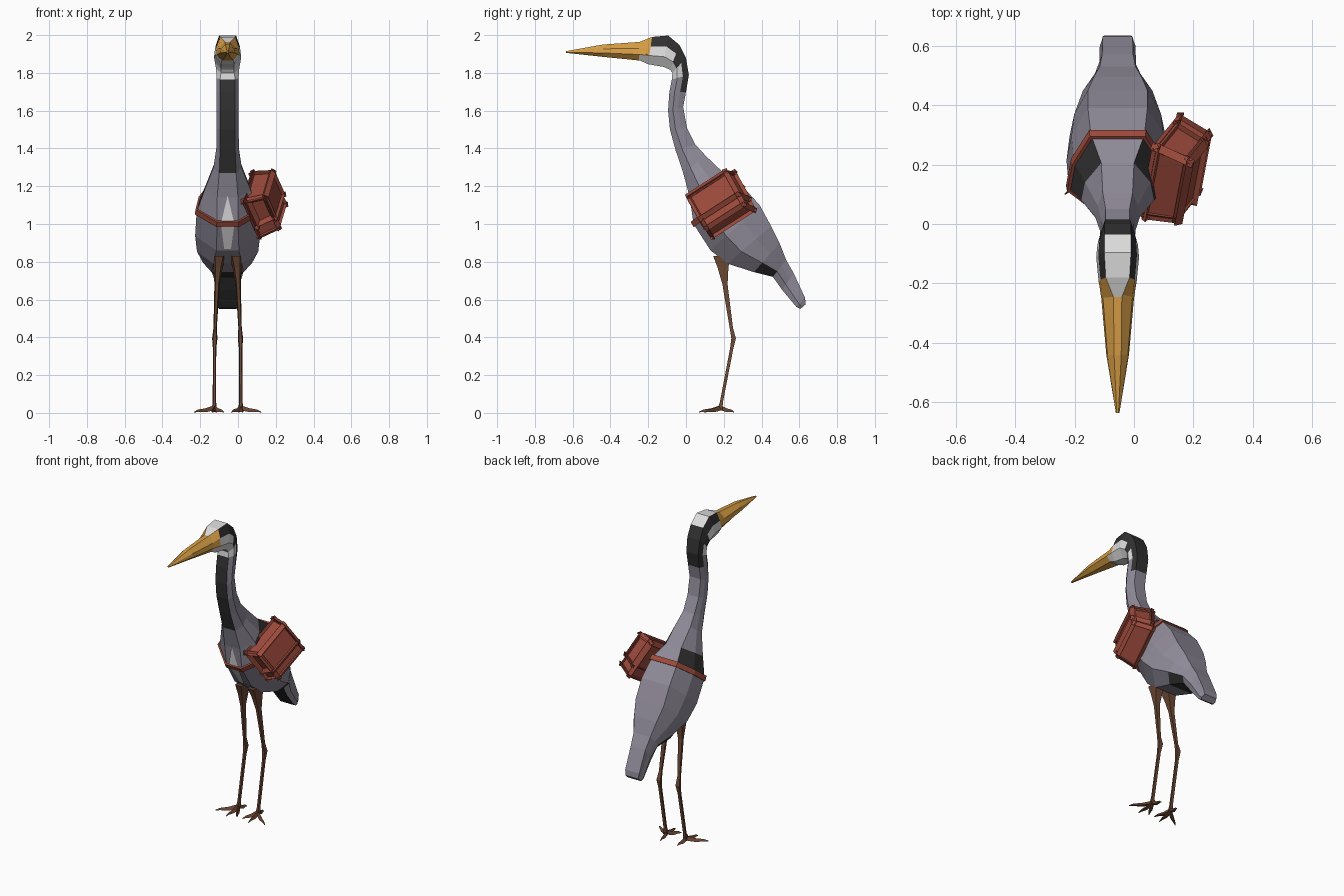
import bpy, bmesh
from mathutils import Vector

if "Cube" in bpy.data.objects:
    bpy.data.objects.remove(bpy.data.objects["Cube"])

CX = -0.055  # the bird's own centre line


def material(name, rgb):
    m = bpy.data.materials.new(name)
    m.use_nodes = True
    m.diffuse_color = (*rgb, 1)
    node = m.node_tree.nodes["Principled BSDF"]
    node.inputs["Base Color"].default_value = (*rgb, 1)
    node.inputs["Roughness"].default_value = 0.8
    return m


GREY = material("plumage grey", (0.27, 0.25, 0.31))
DARK = material("charcoal", (0.03, 0.03, 0.03))
WHITE = material("off white", (0.72, 0.72, 0.72))
ORANGE = material("beak orange", (0.68, 0.34, 0.06))
BROWN = material("leg brown", (0.15, 0.065, 0.035))
RED = material("bag red", (0.34, 0.07, 0.045))


def finish(bm, name, mats):
    bmesh.ops.recalc_face_normals(bm, faces=bm.faces)
    me = bpy.data.meshes.new(name)
    bm.to_mesh(me)
    bm.free()
    for m in mats:
        me.materials.append(m)
    ob = bpy.data.objects.new(name, me)
    bpy.context.collection.objects.link(ob)
    return ob


def ring(top, bot, w, ft, fb):
    """Eight-sided section from a top and a bottom point in the middle plane."""
    half = [(ft, 0), (w * 0.9, 0.35), (w, 0.68), (fb, 1)]
    pts = [(-ft, 0)] + half + [(-x, t) for x, t in half[:0:-1]]
    a, b = Vector((CX, *top)), Vector((CX, *bot))
    return [a.lerp(b, t) + Vector((x, 0, 0)) for x, t in pts]


def loft(name, rings, mats, paint=None, caps=True):
    """Skin the rings; paint(segment, side) gives the material slot."""
    bm = bmesh.new()
    rows = [[bm.verts.new(p) for p in r] for r in rings]
    n = len(rows[0])
    for s, (a, b) in enumerate(zip(rows, rows[1:])):
        for i in range(n):
            j = (i + 1) % n
            f = bm.faces.new((a[i], a[j], b[j], b[i]))
            f.material_index = paint(s, i) if paint else 0
    if caps:
        bm.faces.new(rows[0])
        bm.faces.new(rows[-1])
    return finish(bm, name, mats)


# Head, neck, body and tail: top, bottom, half width, flat top, flat bottom,
# then colours of the next segment (top, upper side, side, lower side, bottom)
SECTIONS = [
    ((-.25, 1.962), (-.25, 1.868), .054, .012, .03, "wooww"),
    ((-.18, 1.99), (-.2, 1.846), .064, .04, .035, "wkwww"),
    ((-.095, 1.998), (-.12, 1.832), .072, .045, .035, "wkwww"),
    ((-.035, 1.948), (-.085, 1.817), .068, .045, .035, "kkkww"),
    ((0, 1.88), (-.072, 1.8), .062, .045, .035, "kkwww"),
    ((.015, 1.79), (-.075, 1.765), .058, .042, .04, "kkggk"),
    ((0, 1.7), (-.088, 1.7), .058, .04, .04, "ggggk"),
    ((-.015, 1.62), (-.095, 1.6), .058, .04, .04, "ggggk"),
    ((.005, 1.51), (-.085, 1.5), .058, .04, .04, "ggggk"),
    ((.05, 1.42), (-.055, 1.39), .06, .04, .04, "ggggk"),
    ((.105, 1.36), (-.015, 1.27), .075, .05, .045, "ggggg"),
    ((.205, 1.265), (.02, 1.14), .122, .055, .055, "gkkgg"),
    ((.3, 1.2), (.04, 1.0), .164, .09, .055, "ggggg"),
    ((.39, 1.1), (.13, .86), .172, .1, .06, "ggggg"),
    ((.45, .99), (.22, .79), .162, .1, .075, "ggggg"),
    ((.495, .9), (.36, .745), .13, .08, .085, "gggkk"),
    ((.53, .81), (.46, .72), .085, .06, .06, "ggggk"),
    ((.57, .74), (.51, .65), .062, .052, .05, "ggggk"),
    ((.63, .61), (.585, .56), .06, .05, .05, "ggggk"),
    ((.634, .575), (.605, .55), .052, .045, .045, "ggggg"),
]
loft("bird_body", [ring(*s[:5]) for s in SECTIONS], [GREY, DARK, WHITE, ORANGE],
     lambda s, i: "gkwo".index(SECTIONS[s][5][min(i, 8 - i)]))

# Beak
loft("beak", [ring(*s) for s in [
    ((-.635, 1.915), (-.635, 1.906), .006, .003, .003),
    ((-.44, 1.95), (-.44, 1.885), .038, .012, .014),
    ((-.245, 1.964), (-.252, 1.866), .055, .014, .03),
    ((-.19, 1.95), (-.21, 1.875), .062, .03, .03)]], [ORANGE])

# White breast patch, a thin plate just in front of the chest
bm = bmesh.new()
patch = [[(0, .012, 1.15)], [(-.036, .033, 1.0), (.036, .033, 1.0)],
         [(.018, .118, .868), (-.018, .118, .868)]]
tip, mid, low = [[bm.verts.new((x + CX, y, z)) for x, y, z in row] for row in patch]
bm.faces.new(tip + mid)
bm.faces.new([mid[0], mid[1], *low])
finish(bm, "breast_patch", [WHITE])

# Strap: a band around the body just behind the shoulders
base = ring((.3, 1.2), (.04, 1.0), .164, .09, .055)
mid = sum(base, Vector()) / len(base)
along = Vector((0, .61, -.79)) * 0.014


def band(scale, shift):
    return [mid + (p - mid) * scale + along * shift for p in base]


loft("bag_strap", [band(.97, -1.3), band(1.035, -1.3), band(1.06, 1), band(.97, 1)],
     [RED], caps=False)


# Satchel hanging on the left flank
length = Vector((.16, .84, .54)).normalized()
down = Vector((.38, .5, -.8))
down = (down - length * down.dot(length)).normalized()
out = length.cross(down).normalized()
if out.x < 0:
    out = -out


def bag_box(name, centre, size, taper, bevel):
    bm = bmesh.new()
    bmesh.ops.create_cube(bm, size=1)
    for v in bm.verts:
        k = taper if v.co.z > 0 else 1
        v.co = (Vector(centre) + length * v.co.x * size[0] * k
                + down * v.co.y * size[1] * k + out * v.co.z * size[2])
    bmesh.ops.bevel(bm, geom=bm.edges[:], offset=bevel, segments=1, affect='EDGES')
    return finish(bm, name, [RED])


centre = Vector((.145, .18, 1.11))
bag_box("satchel", centre, (.25, .215, .1), .88, .02)
bag_box("satchel_flap", centre - down * .035 + out * .012, (.262, .16, .1), .86, .02)


# Legs and feet
def tube(name, path):
    """Five-point path of (x, y, z, radius in x, radius in y), four-sided."""
    rings = []
    for x, y, z, rx, ry in path:
        rings.append([Vector((x + dx * rx, y + dy * ry, z))
                      for dx, dy in ((1, .6), (-1, .6), (-.6, -1), (.6, -1))])
    return loft(name, rings, [BROWN])


def toe(name, start, tip):
    """A knuckled toe tapering to a claw."""
    a, b = Vector(start), Vector(tip)
    side = (b - a).cross(Vector((0, 0, 1))).normalized()
    rings = []
    for t, w, z in ((0, .012, .028), (.45, .011, .014), (.8, .006, .012), (1, .002, .004)):
        p = a.lerp(b, t)
        p.z = z
        h = Vector((0, 0, min(w, z * .7)))
        rings.append([p + side * w - h, p + h, p - side * w - h])
    loft(name, rings, [BROWN])


for label, s in (("left", 1), ("right", -1)):
    tube(label + "_leg", [
        (CX + s * .045, .2, .83, .036, .056),
        (CX + s * .05, .203, .77, .024, .036),
        (CX + s * .056, .21, .68, .014, .017),
        (CX + s * .066, .242, .45, .009, .011),
        (CX + s * .068, .255, .395, .014, .015),
        (CX + s * .069, .244, .34, .009, .011),
        (CX + s * .07, .19, .06, .009, .01),
        (CX + s * .07, .182, .015, .014, .017)])
    ankle = (CX + s * .07, .182, .02)
    for toe_name, dx, y in (("outer", .178, .1), ("middle", .08, .07),
                            ("inner", .02, .095), ("back", .06, .255)):
        toe(f"{label}_{toe_name}_toe", ankle, (CX + s * dx, y, .005))
